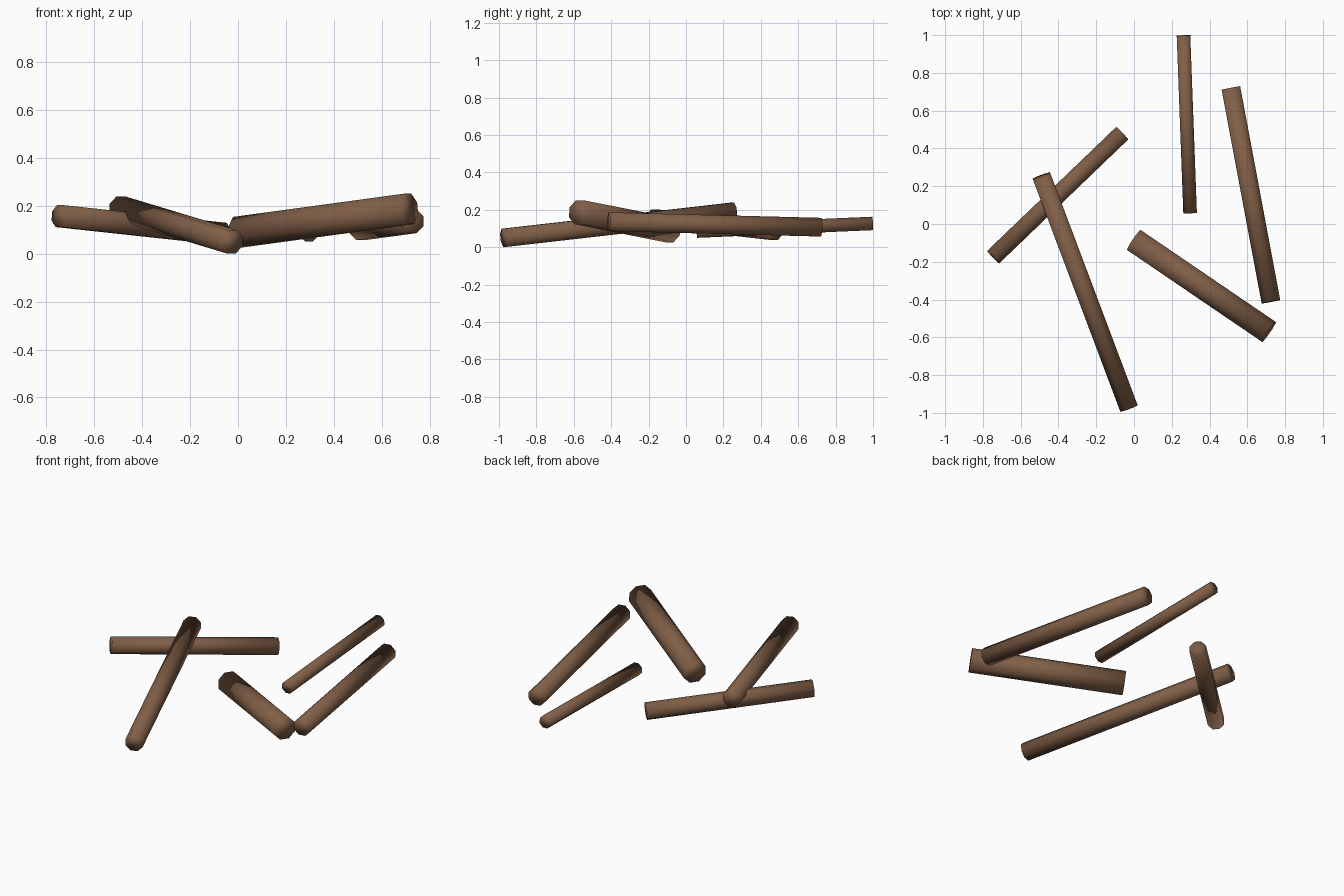
import bpy, bmesh, math
from mathutils import Matrix, Vector

cube = bpy.data.objects.get("Cube")
if cube:
    bpy.data.objects.remove(cube, do_unlink=True)

# Bark material
bark = bpy.data.materials.new("bark_brown")
bark.use_nodes = True
colour = (0.215, 0.113, 0.062, 1)
bark.diffuse_color = colour
bsdf = next(n for n in bark.node_tree.nodes if n.type == "BSDF_PRINCIPLED")
bsdf.inputs["Base Color"].default_value = colour
bsdf.inputs["Roughness"].default_value = 0.9

SIDES = 8


def log(name, start, end, half_width):
    """Eight-sided log between two end centres, with a flat side facing up."""
    a, b = Vector(start), Vector(end)
    axis = (b - a).normalized()
    side = axis.cross(Vector((0, 0, 1))).normalized()
    up = side.cross(axis)
    turn = Matrix((side, up, axis)).transposed().to_4x4()
    roll = Matrix.Rotation(math.pi / SIDES, 4, "Z")
    radius = half_width / math.cos(math.pi / SIDES)

    bm = bmesh.new()
    bmesh.ops.create_cone(bm, cap_ends=True, segments=SIDES, radius1=radius,
                          radius2=radius, depth=(b - a).length, matrix=roll)
    bmesh.ops.recalc_face_normals(bm, faces=bm.faces)
    for face in bm.faces:
        face.smooth = True
    mesh = bpy.data.meshes.new(name)
    bm.to_mesh(mesh)
    bm.free()
    mesh.materials.append(bark)

    obj = bpy.data.objects.new(name, mesh)
    obj.matrix_world = Matrix.Translation((a + b) / 2) @ turn
    bpy.context.collection.objects.link(obj)


# Scattered logs, each leaning slightly
log("long_log", (-0.49, 0.255, 0.19), (-0.027, -0.975, 0.05), 0.049)
log("crossing_log", (-0.745, -0.175, 0.157), (-0.063, 0.48, 0.083), 0.046)
log("thin_log", (0.262, 0.998, 0.127), (0.297, 0.058, 0.086), 0.036)
log("side_log", (0.513, 0.72, 0.107), (0.725, -0.412, 0.136), 0.05)
log("thick_log", (0.0, -0.085, 0.09), (0.714, -0.571, 0.187), 0.064)
